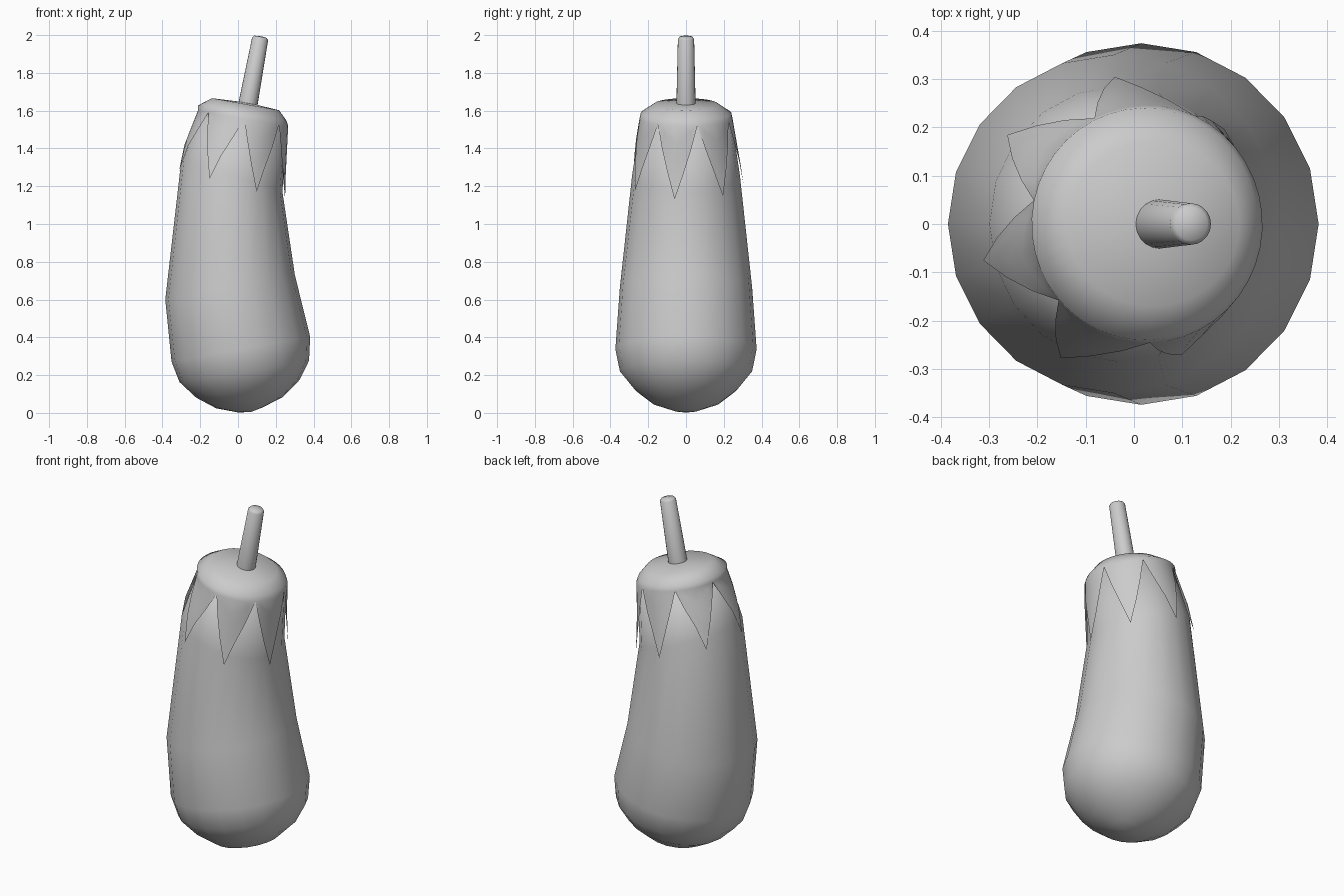
import bpy, bmesh
from math import sin, cos, pi, radians
from mathutils import Vector

if "Cube" in bpy.data.objects:
    bpy.data.objects.remove(bpy.data.objects["Cube"])

# rings: centre x, centre z, half width x, half width y, slope (dz/dx)
BODY = [(.065, .016, .066, .07, .2), (.061, .054, .176, .18, .17),
        (.053, .128, .274, .275, .174), (.033, .22, .343, .35, .165),
        (.015, .337, .367, .374, .178), (-.042, .665, .343, .35, .19),
        (-.032, 1.26, .267, .285, -.33), (.027, 1.56, .233, .24, -.17)]
RIM = (.022, 1.588, .23, .236, -.17)
SHOULDER = (.04, 1.634, .178, .17, -.18)


def on_ring(ring, a, off=0.0):
    cx, cz, hx, hy, k = ring
    x = (hx + off) * cos(a)
    return Vector((cx + x, (hy + off) * sin(a), cz + k * x))


def loft(name, rows, start=None, end=None):
    """Skin closed rows of points, with optional pole points at either end."""
    bm = bmesh.new()
    vs = [[bm.verts.new(p) for p in row] for row in rows]
    n = len(rows[0])
    for lo, hi in zip(vs, vs[1:]):
        for i in range(n):
            j = (i + 1) % n
            bm.faces.new((lo[i], lo[j], hi[j], hi[i]))
    for pole, row in ((start, vs[0]), (end, vs[-1])):
        if pole:
            p = bm.verts.new(pole)
            for i in range(n):
                bm.faces.new((p, row[i], row[(i + 1) % n]))
    bmesh.ops.remove_doubles(bm, verts=bm.verts, dist=1e-5)
    bmesh.ops.recalc_face_normals(bm, faces=bm.faces)
    me = bpy.data.meshes.new(name)
    bm.to_mesh(me)
    bm.free()
    ob = bpy.data.objects.new(name, me)
    bpy.context.collection.objects.link(ob)
    for p in me.polygons:
        p.use_smooth = True
    return ob


def angles(n, start=0.0):
    return [start + 2 * pi * i / n for i in range(n)]


# fruit body: 20-sided tilted rings
loft("fruit_body", [[on_ring(r, a) for a in angles(20)] for r in BODY],
     (.067, 0, .004), (.035, 0, 1.6))

# calyx: cap with seven pointed leaves lying on the body
GUIDE = [RIM, BODY[7], BODY[6], BODY[5]]


def on_guide(s, a, off):
    i = min(int(s), 2)
    return on_ring(GUIDE[i], a, off).lerp(on_ring(GUIDE[i + 1], a, off), s - i)


LEAVES, PER = 7, 6
cols = angles(LEAVES * PER, radians(40) - pi / LEAVES)
rows = [[on_ring(SHOULDER, a) for a in cols], [on_ring(RIM, a, .004) for a in cols]]
for t in (0, .25, .5, .75, 1):
    row = []
    for i, a in enumerate(cols):
        depth = 1 - abs((i % PER) / (PER / 2) - 1)
        s = 1 + 1.09 * depth * t
        row.append(on_guide(s, a, .006 + .008 * depth * t))
    rows.append(row)
loft("calyx", rows, (.055, 0, 1.642))

# stem: tapered tilted cylinder with a softly domed end
base, tip = Vector((.052, 0, 1.63)), Vector((.118, 0, 1.985))
axis = (tip - base).normalized()
side = Vector((axis.z, 0, -axis.x))


def stem_row(c, r):
    return [c + side * r * cos(a) + Vector((0, r * sin(a), 0)) for a in angles(20)]


stem = loft("stem", [stem_row(base, .051), stem_row(tip - axis * .005, .043),
                     stem_row(tip + axis * .006, .034)], None, tip + axis * .01)
bpy.context.view_layer.objects.active = stem
stem.select_set(True)
bpy.ops.object.shade_smooth_by_angle(angle=radians(50))
